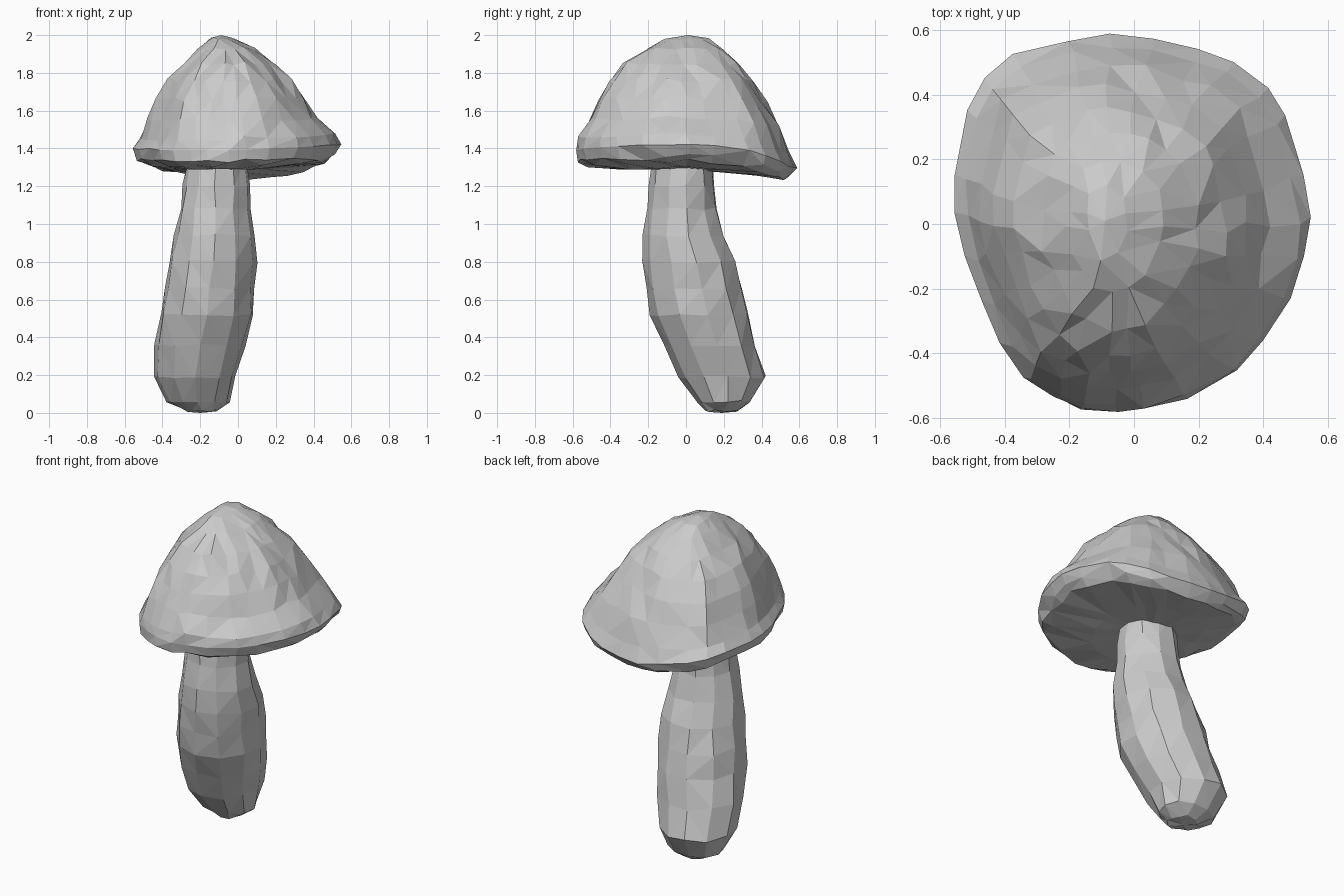
import bpy, bmesh, math, random
from mathutils import Vector

random.seed(4)


def jitter(v, a):
    return Vector([c + random.uniform(-a, a) for c in v])


def loft(name, rings, bottom, top, merge=0.0):
    """Skin rings from bottom to top, closing each end with a fan to a point."""
    bm = bmesh.new()
    vs = [[bm.verts.new(p) for p in r] for r in rings]
    n = len(vs[0])
    lo, hi = bm.verts.new(bottom), bm.verts.new(top)
    for i in range(n):
        j = (i + 1) % n
        bm.faces.new((vs[0][j], vs[0][i], lo))
        bm.faces.new((vs[-1][i], vs[-1][j], hi))
        for a, b in zip(vs, vs[1:]):
            bm.faces.new((a[i], a[j], b[j], b[i]))
    if merge:
        bmesh.ops.remove_doubles(bm, verts=bm.verts[:], dist=merge)
    bmesh.ops.triangulate(bm, faces=bm.faces[:], quad_method='SHORT_EDGE')
    bmesh.ops.recalc_face_normals(bm, faces=bm.faces[:])
    me = bpy.data.meshes.new(name)
    bm.to_mesh(me)
    bm.free()
    ob = bpy.data.objects.new(name, me)
    bpy.context.collection.objects.link(ob)
    return ob


# Stem: z, xmin, xmax, ymin, ymax
stem = [(0.01, -0.28, -0.11, 0.11, 0.27), (0.06, -0.37, -0.05, 0.06, 0.34),
        (0.19, -0.44, -0.01, -0.03, 0.42), (0.36, -0.435, 0.04, -0.11, 0.375),
        (0.52, -0.41, 0.08, -0.19, 0.33), (0.66, -0.39, 0.09, -0.21, 0.295),
        (0.80, -0.36, 0.095, -0.22, 0.26), (0.94, -0.335, 0.08, -0.225, 0.20),
        (1.08, -0.305, 0.06, -0.205, 0.165), (1.20, -0.29, 0.055, -0.19, 0.15),
        (1.33, -0.27, 0.05, -0.17, 0.14)]
SIDES = 11
rings = []
for z, x0, x1, y0, y1 in stem:
    ring = []
    for i in range(SIDES):
        a = math.tau * (i + 0.25) / SIDES
        p = Vector(((x0 + x1) / 2 + math.cos(a) * (x1 - x0) / 2 * 1.02,
                    (y0 + y1) / 2 + math.sin(a) * (y1 - y0) / 2 * 1.02, z))
        ring.append(jitter(p, 0.008))
    rings.append(ring)
loft("stem", rings, (-0.2, 0.19, 0.0), (-0.11, -0.015, 1.34))

# Cap: rim outline seen from above
rim = [(0.55, 0.02), (0.53, 0.15), (0.47, 0.33), (0.42, 0.42), (0.31, 0.50),
       (0.20, 0.54), (0.06, 0.57), (-0.07, 0.585), (-0.20, 0.56), (-0.37, 0.52),
       (-0.46, 0.45), (-0.51, 0.35), (-0.55, 0.15), (-0.555, 0.03), (-0.52, -0.10),
       (-0.47, -0.24), (-0.41, -0.37), (-0.34, -0.48), (-0.25, -0.54), (-0.16, -0.575),
       (-0.05, -0.58), (0.05, -0.57), (0.17, -0.545), (0.32, -0.455), (0.40, -0.36),
       (0.49, -0.23), (0.53, -0.10)]


def tilt(x, y):
    # the rim dips at the back, most of all right of the middle
    if y > 0:
        return -0.36 * y * y * (1 - ((x - 0.15) / 0.75) ** 2) + 0.02 * x
    return -0.05 * y * y + 0.02 * x


# Cap levels: z, xmin, xmax, ymin, ymax, share of rim tilt, noise
cap = [(1.295, -0.36, 0.18, -0.36, 0.33, 0.8, 0.006),
       (1.325, -0.48, 0.47, -0.53, 0.53, 1.0, 0.010),
       (1.35, -0.53, 0.52, -0.572, 0.565, 1.0, 0.010),
       (1.41, -0.555, 0.55, -0.58, 0.585, 1.0, 0.004),
       (1.465, -0.52, 0.515, -0.57, 0.55, 0.9, 0.013),
       (1.56, -0.475, 0.43, -0.52, 0.49, 0.6, 0.014),
       (1.66, -0.43, 0.365, -0.465, 0.43, 0.3, 0.014),
       (1.76, -0.37, 0.295, -0.41, 0.355, 0.1, 0.014),
       (1.85, -0.29, 0.205, -0.325, 0.275, 0.0, 0.012),
       (1.93, -0.205, 0.095, -0.21, 0.19, 0.0, 0.010),
       (1.98, -0.15, -0.02, -0.12, 0.12, 0.0, 0.006)]
rings = []
for z, x0, x1, y0, y1, t, noise in cap:
    cx, cy = (x0 + x1) / 2, (y0 + y1) / 2
    # flattened front right flank above the rim
    dent = 0.04 * max(0.0, 1 - abs(z - 1.72) / 0.25)
    ring = []
    for x, y in rim:
        u, v = x / 0.5525, y / 0.5825
        k = 1 - dent * max(0.0, math.cos(math.atan2(v, u) + 0.55)) ** 3
        px, py = cx + u * k * (x1 - x0) / 2, cy + v * k * (y1 - y0) / 2
        ring.append(jitter(Vector((px, py, z + t * tilt(px, py))), noise))
    rings.append(ring)
loft("cap", rings, (-0.11, 0.0, 1.29), (-0.09, 0.01, 2.0), merge=0.045)
